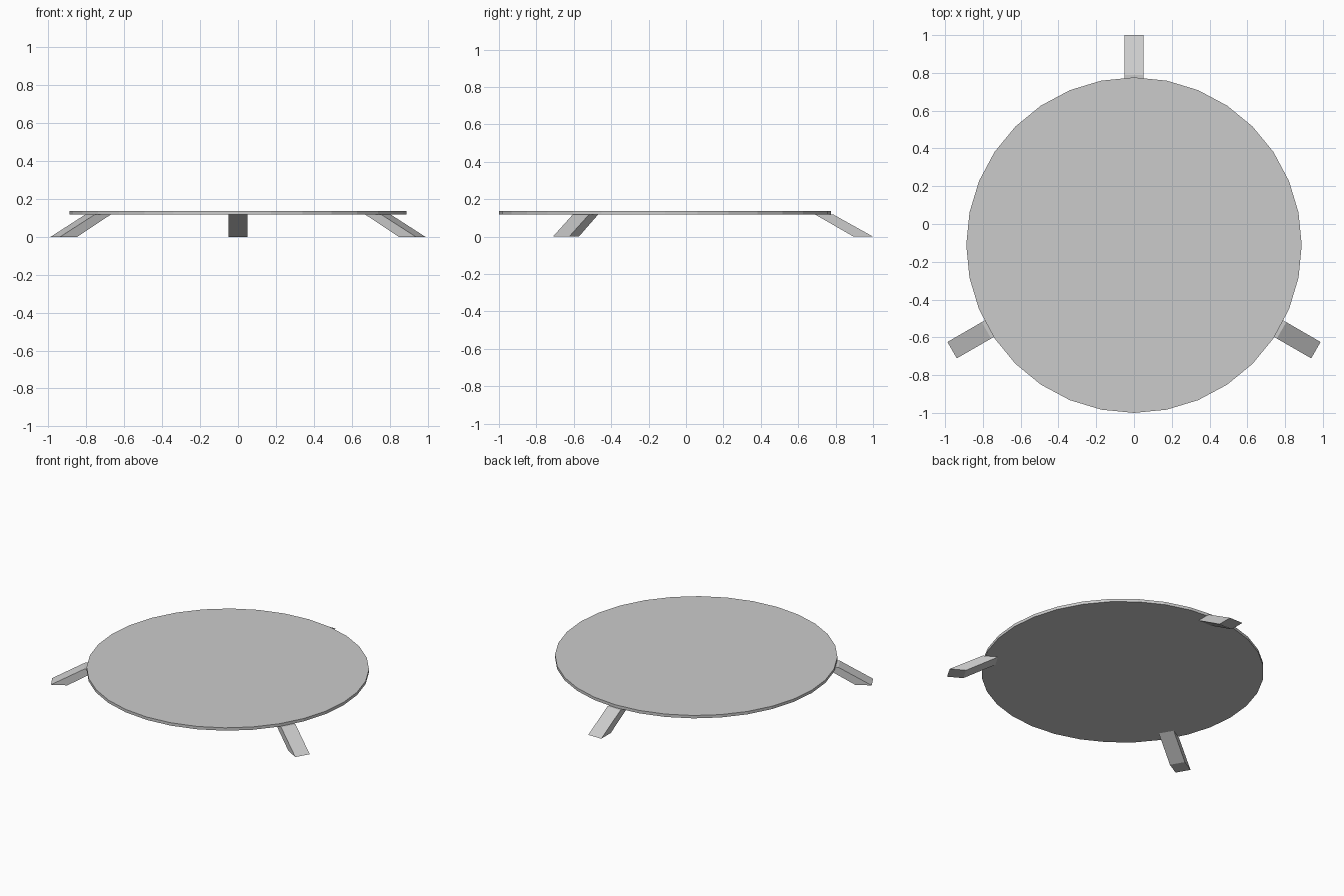
import bpy, bmesh, math
from mathutils import Matrix, Vector

if "Cube" in bpy.data.objects:
    bpy.data.objects.remove(bpy.data.objects["Cube"])

CENTRE_Y = -0.112
RADIUS = 0.888
LEG_TOP, DISC_TOP = 0.117, 0.137


def add_object(name, bm):
    bmesh.ops.recalc_face_normals(bm, faces=bm.faces)
    mesh = bpy.data.meshes.new(name)
    bm.to_mesh(mesh)
    bm.free()
    obj = bpy.data.objects.new(name, mesh)
    bpy.context.collection.objects.link(obj)
    return obj


# Round flat top: 32-sided disc
bm = bmesh.new()
bmesh.ops.create_cone(bm, cap_ends=True, segments=32, radius1=RADIUS, radius2=RADIUS,
                      depth=DISC_TOP - LEG_TOP,
                      matrix=Matrix.Translation((0, CENTRE_Y, (LEG_TOP + DISC_TOP) / 2)))
add_object("tabletop", bm)


# Splayed leg: slanted side profile (radius, height) extruded across its width
def add_leg(name, angle, width=0.1):
    profile = [(1.008, 0), (1.112, 0), (0.902, LEG_TOP), (0.804, LEG_TOP)]
    bm = bmesh.new()
    face = bm.faces.new([bm.verts.new((r, -width / 2, z)) for r, z in profile])
    new = bmesh.ops.extrude_face_region(bm, geom=[face])["geom"]
    bmesh.ops.translate(bm, vec=Vector((0, width, 0)),
                        verts=[v for v in new if isinstance(v, bmesh.types.BMVert)])
    place = Matrix.Translation((0, CENTRE_Y, 0)) @ Matrix.Rotation(math.radians(angle), 4, 'Z')
    bm.transform(place)
    add_object(name, bm)


for name, angle in (("back_leg", 90), ("left_leg", 210), ("right_leg", 330)):
    add_leg(name, angle)
